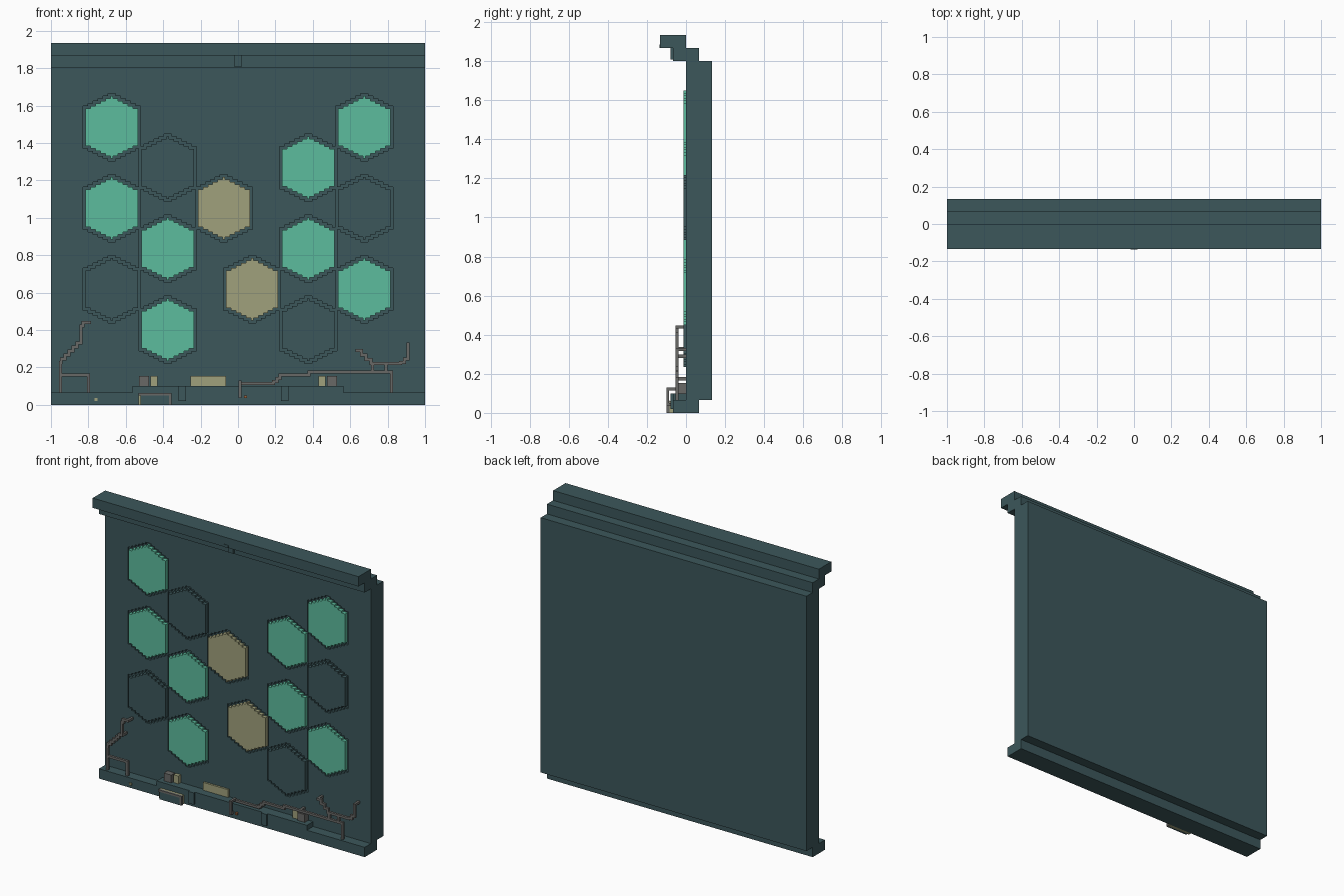
import bpy, bmesh, math
from mathutils import Vector

if "Cube" in bpy.data.objects:
    bpy.data.objects.remove(bpy.data.objects["Cube"])

V = 2 / 150          # one block unit
S = 5 * V            # one profile step


def material(name, rgb):
    lin = [c / 12.92 if c <= 0.04045 else ((c + 0.055) / 1.055) ** 2.4
           for c in (v / 255 for v in rgb)]
    m = bpy.data.materials.new(name)
    m.use_nodes = True
    m.diffuse_color = (*lin, 1)
    bsdf = m.node_tree.nodes["Principled BSDF"]
    bsdf.inputs["Base Color"].default_value = (*lin, 1)
    bsdf.inputs["Roughness"].default_value = 0.8
    return m


DARK = material("dark slate", (60, 87, 91))
TEAL = material("sea green", (92, 188, 157))
OLIVE = material("pale olive", (160, 161, 124))
GREY = material("warm grey", (104, 104, 102))
COPPER = material("copper", (165, 105, 65))


def finish(name, bm, mat):
    bmesh.ops.recalc_face_normals(bm, faces=bm.faces)
    me = bpy.data.meshes.new(name)
    bm.to_mesh(me)
    bm.free()
    me.materials.append(mat)
    ob = bpy.data.objects.new(name, me)
    bpy.context.collection.objects.link(ob)
    return ob


def prism(name, points, offset, mat):
    """Extrude a closed outline by an offset vector."""
    bm = bmesh.new()
    face = bm.faces.new([bm.verts.new(p) for p in points])
    new = bmesh.ops.extrude_face_region(bm, geom=[face])["geom"]
    bmesh.ops.translate(bm, vec=offset,
                        verts=[g for g in new if isinstance(g, bmesh.types.BMVert)])
    return finish(name, bm, mat)


def add_box(bm, lo, hi):
    cube = bmesh.ops.create_cube(bm, size=1)["verts"]
    for v in cube:
        v.co = Vector([lo[i] if v.co[i] < 0 else hi[i] for i in range(3)])


def box(name, x, y, z, mat):
    bm = bmesh.new()
    add_box(bm, (x[0], y[0], z[0]), (x[1], y[1], z[1]))
    return finish(name, bm, mat)


# Wall panel with stepped top lip and foot rail
profile = [(-S, 0), (S, 0), (S, S), (2*S, S), (2*S, 1.8), (S, 1.8), (S, 1.8+S),
           (0, 1.8+S), (0, 1.8+2*S), (-2*S, 1.8+2*S), (-2*S, 1.8+S), (-S, 1.8+S),
           (-S, 1.8), (0, 1.8), (0, S), (-S, S)]
panel = prism("wall_panel", [(-1, y, z) for y, z in profile], (2, 0, 0), DARK)


# Stepped hexagon outline, grown by pad blocks
def hexagon(cx, cz, y, pad):
    right = []
    for k in range(6):
        h = (0.5 + 2*k + pad) * V
        top = (12.5 + pad - k) * V
        right.append((h, top))
        if k < 5:
            right.append((h, top - V))
    right += [(h, -z) for h, z in reversed(right)]
    loop = right + [(-h, z) for h, z in reversed(right)]
    return [(cx + h, y, cz + z) for h, z in loop]


# Hexagon tiles sitting in grooves: column x, rows (0 is the highest), colours
columns = [(-0.675, ((0, TEAL), (2, TEAL), (4, DARK))),
           (-0.375, ((1, DARK), (3, TEAL), (5, TEAL))),
           (-0.075, ((2, OLIVE),)),
           (0.075, ((4, OLIVE),)),
           (0.375, ((1, TEAL), (3, TEAL), (5, DARK))),
           (0.675, ((0, TEAL), (2, DARK), (4, TEAL)))]
cutters = []
for i, (cx, rows) in enumerate(columns):
    for row, mat in rows:
        cz = 1.484 - 0.2167 * row
        depth = V - 0.0004 * (i % 2)
        prism("hexagon_tile", hexagon(cx, cz, -V, 0), (0, 2*V + 0.001, 0), mat)
        cut = prism("groove_cutter", hexagon(cx, cz, -V, 1), (0, V + depth, 0), DARK)
        cut.hide_render = True
        cutters.append(cut)
        mod = panel.modifiers.new("groove", 'BOOLEAN')
        mod.operation = 'DIFFERENCE'
        mod.solver = 'EXACT'
        mod.object = cut

# Bake the grooves and drop the cutters
bpy.context.view_layer.update()
baked = bpy.data.meshes.new_from_object(
    panel.evaluated_get(bpy.context.evaluated_depsgraph_get()))
panel.modifiers.clear()
panel.data = baked
for cut in cutters:
    bpy.data.objects.remove(cut)

# Top latch
box("latch_lower", (-0.02, 0.02), (-S - V, -S + 0.005), (1.807, 1.867), DARK)
box("latch_plate", (-0.02, 0.02), (-2*S - 0.003, -2*S + 0.005), (1.867, 1.885), DARK)

# Raised middle of the foot rail and its two clamps
box("rail_middle", (-0.565, 0.565), (-S, 0.005), (S - 0.005, 0.1), DARK)
for x in (-0.297, 0.25):
    box("rail_clamp", (x - 0.02, x + 0.02), (-S - V, -S + 0.005), (0.02, 0.1), DARK)

# Indicator plates and grey sockets above the rail
box("long_indicator", (-0.253, -0.065), (-V, 0.005), (0.095, 0.153), OLIVE)
for s in (-1, 1):
    box("small_indicator", sorted((s*0.43, s*0.467)), (-2*V, 0.005), (0.095, 0.153), OLIVE)
    box("socket", sorted((s*0.475, s*0.53)), (-3*V, 0.005), (0.095, 0.153), GREY)

# Control box on the rail
box("control_box_core", (-0.533, -0.36), (-0.088, -S + 0.005), (0, 0.06), OLIVE)
box("control_box_face", (-0.52, -0.37), (-0.1, -0.085), (0, 0.05), DARK)
box("control_box_top_trim", (-0.533, -0.355), (-0.1, -0.085), (0.05, 0.063), GREY)
box("control_box_side_trim", (-0.37, -0.355), (-0.1, -0.085), (0, 0.055), GREY)

# Small studs
box("left_stud", (-0.768, -0.752), (-S - 0.008, -S + 0.005), (0.02, 0.036), OLIVE)
box("copper_stud", (0.033, 0.048), (-S - V, -S + 0.005), (0.035, 0.05), COPPER)


# Square cables standing off the wall; slanted runs become stairs
def cable(name, paths, anchors):
    bm = bmesh.new()
    r, near, far = 0.008, -4*V, -2.8*V

    def run(a, b):
        add_box(bm, (min(a[0], b[0]) - r, near, min(a[1], b[1]) - r),
                (max(a[0], b[0]) + r, far, max(a[1], b[1]) + r))

    for path in paths:
        for a, b in zip(path, path[1:]):
            dx, dz = b[0] - a[0], b[1] - a[1]
            n = max(1, round(min(abs(dx), abs(dz)) / 0.02))
            for i in range(n):
                p = (a[0] + dx*i/n, a[1] + dz*i/n)
                q = (a[0] + dx*(i+1)/n, a[1] + dz*(i+1)/n)
                mid = (q[0], p[1])
                if abs(dx) > 1e-6:
                    run(p, mid)
                if abs(dz) > 1e-6:
                    run(mid, q)
    for x, z in anchors:
        add_box(bm, (x - r, near, z - r), (x + r, 0.003, z + r))
    return finish(name, bm, GREY)


cable("left_cable",
      [[(-0.795, 0.44), (-0.83, 0.42), (-0.84, 0.33), (-0.945, 0.225), (-0.95, 0.065)],
       [(-0.95, 0.16), (-0.8, 0.16), (-0.8, 0.065)]],
      [(-0.795, 0.44), (-0.84, 0.33)])
cable("right_cable",
      [[(0.01, 0.115), (0.19, 0.125), (0.225, 0.158), (0.37, 0.158), (0.38, 0.175),
        (0.82, 0.175), (0.82, 0.065)],
       [(0.635, 0.29), (0.71, 0.22), (0.87, 0.225), (0.91, 0.265), (0.91, 0.325)],
       [(0.72, 0.22), (0.72, 0.175)], [(0.79, 0.22), (0.79, 0.175)]],
      [(0.635, 0.29), (0.91, 0.325), (0.5, 0.175)])

# Cable drop hooked over the rail
box("cable_drop", (0.002, 0.018), (-0.1, -0.087), (0.035, 0.13), GREY)
box("cable_drop_top", (0.002, 0.018), (-0.1, -0.04), (0.115, 0.13), GREY)
box("cable_drop_end", (0.002, 0.018), (-0.1, -S + 0.005), (0.035, 0.05), GREY)
